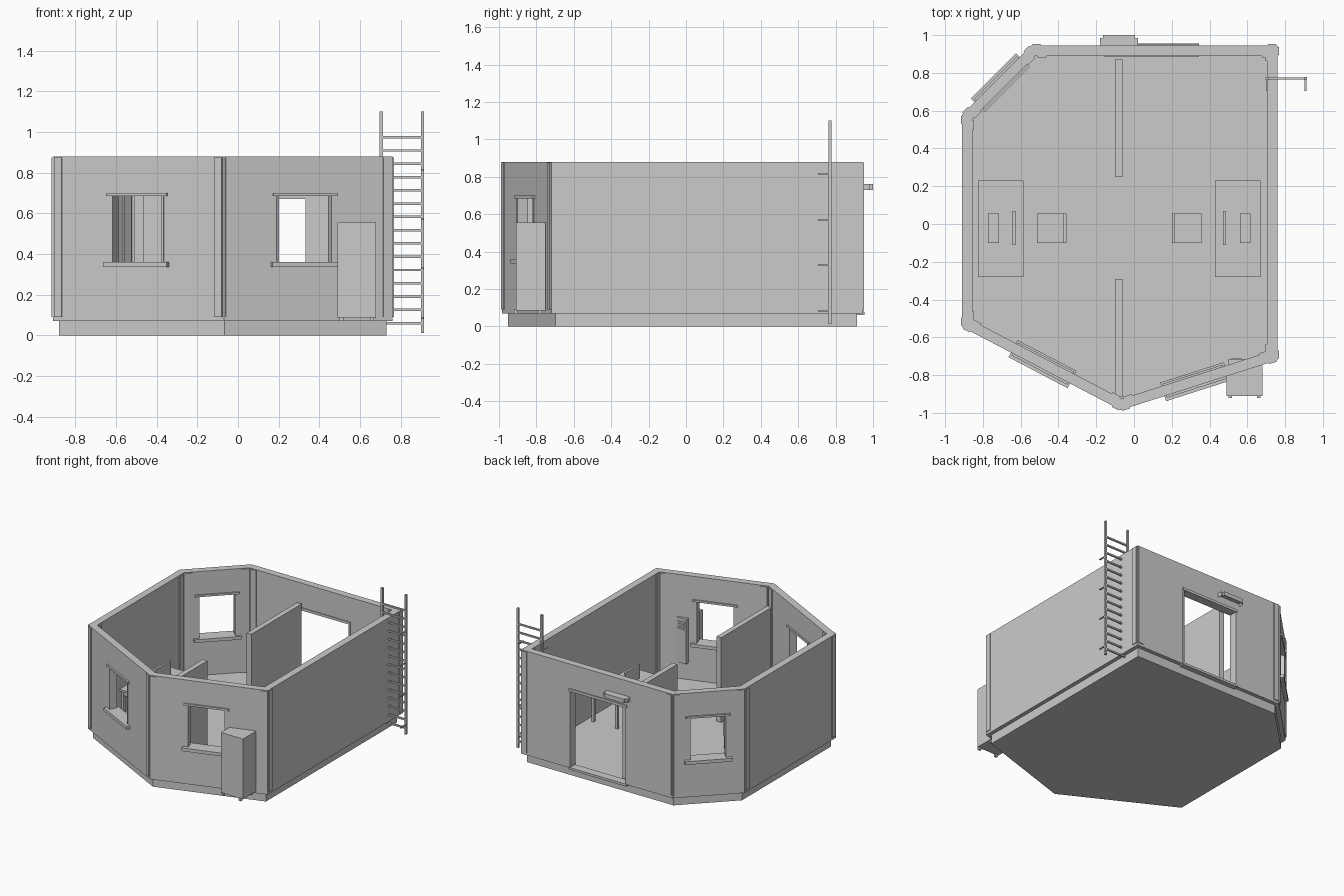
import bpy, bmesh
from mathutils import Vector, Matrix

if "Cube" in bpy.data.objects:
    bpy.data.objects.remove(bpy.data.objects["Cube"])

grey = bpy.data.materials.new("plain grey")
grey.use_nodes = True
grey.diffuse_color = (0.6, 0.6, 0.6, 1)
grey.node_tree.nodes["Principled BSDF"].inputs["Base Color"].default_value = (0.6, 0.6, 0.6, 1)

# Wall corners in plan, counter-clockwise from the back left of the building
PLAN = [Vector(p) for p in ((.76, .945), (-.545, .945), (-.91, .58),
                            (-.91, -.545), (-.07, -.985), (.76, -.72))]
BACK, DIAGONAL, SIDE, FRONT_R, FRONT_L, LONG = range(6)
THICK, FLOOR, TOP = .055, .07, .88


def finish(name, bm):
    bmesh.ops.recalc_face_normals(bm, faces=bm.faces)
    mesh = bpy.data.meshes.new(name)
    bm.to_mesh(mesh)
    bm.free()
    mesh.materials.append(grey)
    ob = bpy.data.objects.new(name, mesh)
    bpy.context.collection.objects.link(ob)
    return ob


def box(name, x, y, z, frame=Matrix()):
    bm = bmesh.new()
    size = Matrix.Diagonal((x[1] - x[0], y[1] - y[0], z[1] - z[0], 1))
    mid = Matrix.Translation([sum(r) / 2 for r in (x, y, z)])
    bmesh.ops.create_cube(bm, size=1, matrix=frame @ mid @ size)
    return finish(name, bm)


def edge(i):
    a, b = PLAN[i], PLAN[(i + 1) % 6]
    return a, (b - a).normalized(), (b - a).length


def wall_box(name, i, along, depth, z):
    """Box on wall i: distance along it, depth outward from its outer face."""
    a, d, _ = edge(i)
    frame = Matrix(((d.x, d.y, 0, a.x), (d.y, -d.x, 0, a.y), (0, 0, 1, 0), (0, 0, 0, 1)))
    return box(name, along, depth, z, frame)


def inset(dist):
    out = []
    for i, p in enumerate(PLAN):
        d0, d1 = edge(i - 1)[1], edge(i)[1]
        n0, n1 = Vector((-d0.y, d0.x)), Vector((-d1.y, d1.x))
        out.append(p + (n0 + n1) * dist / (1 + n0.dot(n1)))
    return out


# Foundation slab
bm = bmesh.new()
base = bm.faces.new([bm.verts.new((*p, 0)) for p in inset(.03)])
new = bmesh.ops.extrude_face_region(bm, geom=[base])["geom"]
bmesh.ops.translate(bm, verts=[v for v in new if isinstance(v, bmesh.types.BMVert)], vec=(0, 0, FLOOR))
finish("foundation_slab", bm)

# Outer walls as one mitred ring
bm = bmesh.new()
rings = [[bm.verts.new((*p, z)) for p in inset(t)]
         for t, z in ((0, FLOOR), (0, TOP), (THICK, TOP), (THICK, FLOOR))]
for k in range(4):
    for i in range(6):
        j = (i + 1) % 6
        bm.faces.new((rings[k][i], rings[k][j], rings[k - 3][j], rings[k - 3][i]))
walls = finish("outer_walls", bm)


def cut(i, along, z):
    cutter = wall_box("opening_cutter", i, along, (-.2, .1), z)
    mod = walls.modifiers.new("opening", "BOOLEAN")
    mod.operation, mod.solver, mod.object = "DIFFERENCE", "EXACT", cutter
    bpy.context.view_layer.objects.active = walls
    bpy.ops.object.modifier_apply(modifier=mod.name)
    bpy.data.objects.remove(cutter)


# Windows with sills, lintels and slim jambs, inside and out
def window(name, i, s0, s1):
    cut(i, (s0, s1), (.36, .69))
    for side, near, sill, trim in (("outer", -.01, .028, .012),
                                   ("inner", .01 - THICK, -THICK - .02, -THICK - .01)):
        wall_box(f"{name}_{side}_sill", i, (s0 - .03, s1 + .03), sorted((near, sill)), (.335, .36))
        wall_box(f"{name}_{side}_lintel", i, (s0 - .02, s1 + .02), sorted((near, trim)), (.685, .7))
    for s in (s0, s1 - .012):
        wall_box(name + "_jamb", i, (s, s + .012), (-THICK, .004), (.36, .69))


def along_x(i, x):
    a, d, _ = edge(i)
    return (x - a.x) / d.x


window("front_right_window", FRONT_R, along_x(FRONT_R, -.625), along_x(FRONT_R, -.365))
window("front_left_window", FRONT_L, along_x(FRONT_L, .19), along_x(FRONT_L, .47))
window("diagonal_window", DIAGONAL, .115, .395)

# Back doorway with frame and threshold
door = along_x(BACK, .345), along_x(BACK, -.155)
cut(BACK, door, (.075, .68))
for s in (door[0], door[1] - .012):
    wall_box("door_jamb", BACK, (s, s + .012), (-THICK - .006, .005), (.075, .68))
wall_box("door_lintel", BACK, door, (-THICK - .006, .008), (.67, .69))
wall_box("door_threshold", BACK, door, (-THICK, .01), (.06, .078))

# Corner strips on both faces of every wall
for i in range(6):
    length = edge(i)[2]
    for s in (.008, length - .05):
        wall_box("outer_corner_strip", i, (s, s + .042), (-.01, .007), (.09, .875))
    for s in (THICK * .6, length - THICK * .6 - .05):
        wall_box("inner_corner_strip", i, (s, s + .05), (-THICK - .008, -THICK + .01), (FLOOR, .875))

# Hooded lamp beside the door, recessed underneath
bm = bmesh.new()
bmesh.ops.create_cube(bm, size=1, matrix=Matrix.Translation((-.08, .97, .745))
                      @ Matrix.Diagonal((.2, .06, .032, 1)))
bmesh.ops.bevel(bm, geom=[e for e in bm.edges if abs(e.verts[0].co.z - e.verts[1].co.z) > .01
                          and e.verts[0].co.y > .98], offset=.015, segments=2, affect="EDGES")
under = min(bm.faces, key=lambda f: f.calc_center_median().z)
bmesh.ops.inset_region(bm, faces=[under], thickness=.01)
bmesh.ops.translate(bm, verts=under.verts, vec=(0, 0, .018))
finish("door_lamp", bm)

# Interior partitions
box("back_partition", (-.1, -.06), (.25, .87), (FLOOR, .73))
box("front_partition", (-.1, -.06), (-.915, -.29), (FLOOR, .73))

# Outdoor cabinet on feet, with its louvred panel inside
box("cabinet", (.49, .68), (-.91, -.75), (.085, .555))
for x in (.5, .65):
    for y in (-.92, -.79):
        box("cabinet_foot", (x, x + .02), (y, y + .02), (FLOOR, .09))
box("inner_panel", (.5, .585), (-.8, -.715), (.2, .55))
for k in range(4):
    z = .46 + k * .018
    box("panel_louvre", (.515, .57), (-.718, -.709), (z, z + .009))

# Ladder, straddling the side wall
for x in (.697, .9):
    box("ladder_rail", (x, x + .015), (.762, .778), (.012, 1.1))
    for z in (.085, .33, .57, .815):
        box("ladder_bracket", (x + .003, x + .012), (.705, .77), (z - .004, z + .004))
for k in range(15):
    z = .06 + k * .0653
    box("ladder_rung", (.71, .905), (.764, .776), (z - .006, z + .006))


# Two facing workstations: desk, screen, keyboard and chair
def workstation(side, m):
    def part(name, x, y, z):
        xs = sorted(-.078 + m * v for v in x)
        box(f"{side}_{name}", xs, y, z)
    part("desk_top", (.507, .747), (-.28, .23), (.285, .3))
    for x in (.515, .719):
        for y in (-.27, .2):
            part("desk_leg", (x, x + .02), (y, y + .02), (FLOOR, .285))
    for y in (-.265, .205):
        part("desk_rail", (.53, .72), (y, y + .01), (.25, .285))
    part("screen", (.55, .565), (-.11, .07), (.33, .44))
    part("screen_stand", (.553, .562), (-.03, -.01), (.3, .34))
    part("keyboard", (.638, .695), (-.1, .055), (.3, .308))
    part("chair_seat", (.28, .435), (-.1, .055), (.165, .18))
    part("chair_back", (.28, .295), (-.1, .055), (.18, .29))
    for x in (.285, .418):
        for y in (-.098, .041):
            part("chair_leg", (x, x + .012), (y, y + .012), (FLOOR, .165))


workstation("left", 1)
workstation("right", -1)
